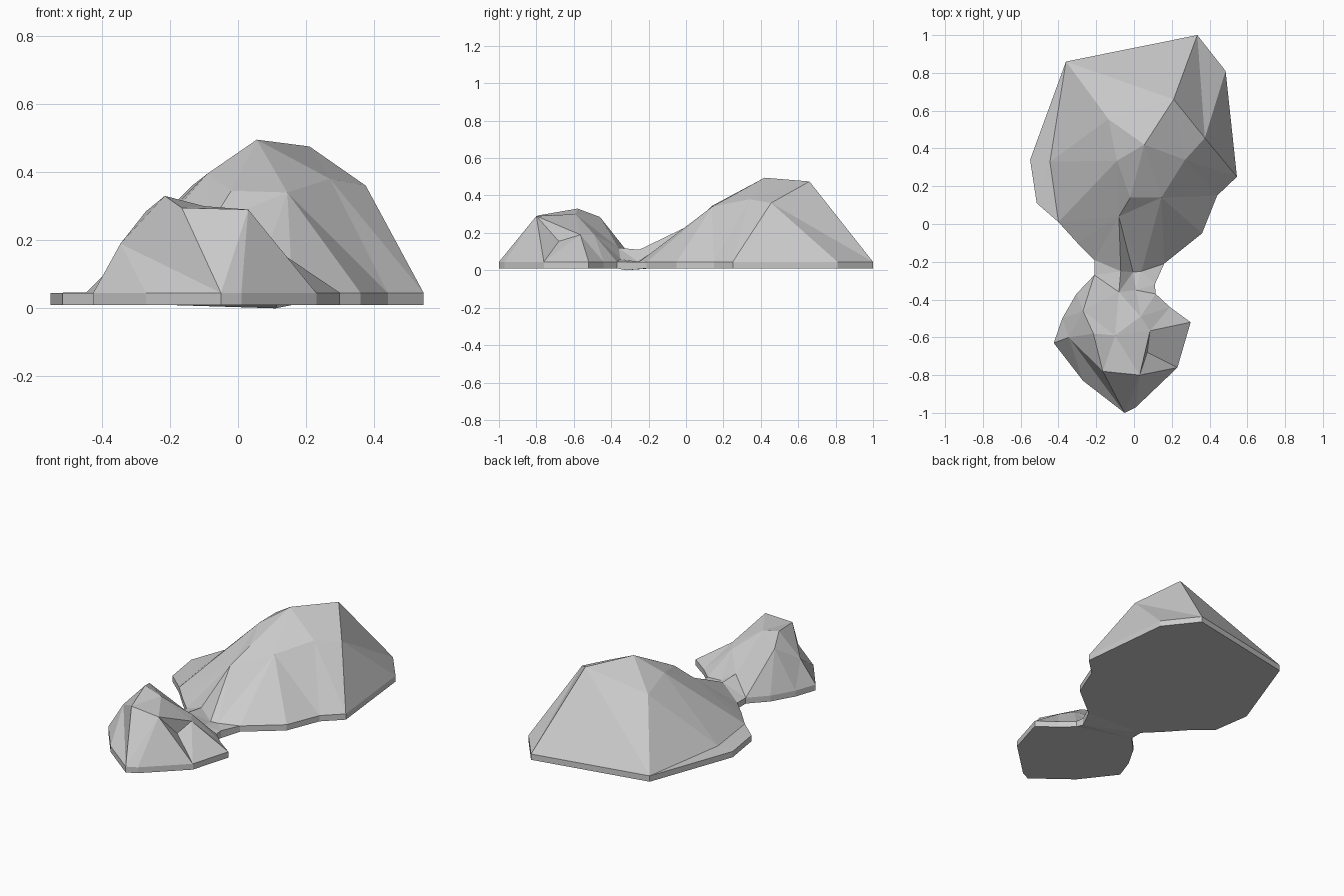
import bpy
from mathutils import Vector
from mathutils.geometry import delaunay_2d_cdt

if "Cube" in bpy.data.objects:
    bpy.data.objects.remove(bpy.data.objects["Cube"])

TOP, BOTTOM = 0.045, 0.01

# shoreline, clockwise seen from above
shore = [(-.36, .86), (.335, 1), (.485, .81), (.545, .25), (.44, .15), (.36, -.05),
         (.16, -.21), (.11, -.32), (.115, -.37), (.19, -.44), (.30, -.52), (.23, -.76),
         (.01, -.97), (-.05, -1), (-.27, -.83), (-.425, -.63), (-.38, -.50), (-.305, -.37),
         (-.21, -.27), (-.21, -.19), (-.30, -.10), (-.40, .01), (-.515, .11), (-.55, .34)]
shore.reverse()

# hill points (x, y, height)
big_hill = [(.21, .66, .475), (.055, .42, .495), (-.135, .555, .36), (-.09, .335, .395),
            (.375, .455, .36), (.27, .34, .38), (-.02, .14, .345), (.145, .14, .34),
            (-.08, .04, .25), (-.445, .33, .047)]
neck = [(-.07, -.25, .11), (-.005, -.255, .045), (.04, -.25, .045),
        (-.08, -.36, .12), (.01, -.35, .06)]
small_hill = [(-.165, -.78, .295), (.03, -.80, .29), (-.345, -.60, .19), (-.215, -.58, .33),
              (-.10, -.59, .30), (.085, -.565, .19), (.07, -.68, .155), (.035, -.49, .19),
              (-.27, -.46, .285)]
peaks = big_hill + neck + small_hill

# creases that the triangulation must keep
creases = [((.335, 1), (.375, .455)), ((.335, 1), (.21, .66)), ((-.36, .86), (-.135, .555)),
           ((-.36, .86), (-.445, .33)), ((.21, .66), (-.135, .555)), ((.21, .66), (.375, .455)),
           ((.485, .81), (.375, .455)), ((.545, .25), (.375, .455)),
           ((-.08, .04), (-.07, -.25)), ((-.08, .04), (-.005, -.255)),
           ((.145, .14), (.04, -.25)), ((-.02, .14), (-.08, .04)),
           ((-.345, -.60), (-.05, -1)), ((-.165, -.78), (-.05, -1)),
           ((.03, -.80), (.01, -.97)), ((.03, -.80), (.085, -.565)),
           ((.23, -.76), (.07, -.68)), ((-.07, -.25), (-.08, -.36))]


def triangulate(points, edges):
    """Fill the shoreline with triangles through all points."""
    flat = [Vector(p[:2]) for p in points]
    verts, _, faces, *_ = delaunay_2d_cdt(flat, edges, [list(range(len(shore)))], 1, 1e-5)
    return verts, [list(f) for f in faces]


def height_at(p, points):
    return min(points, key=lambda q: (q[0] - p[0]) ** 2 + (q[1] - p[1]) ** 2)[2]


n = len(shore)
rim = [(x, y, TOP) for x, y in shore]
land = rim + peaks
index = {p[:2]: i for i, p in enumerate(land)}
edges = [(index[a], index[b]) for a, b in creases]

# terrain surface
tv, tf = triangulate(land, edges)
verts = [(v.x, v.y, height_at(v, land)) for v in tv]
faces = tf

# flat underside, with one small dip below the neck
bv, bf = triangulate(rim, [])
start = len(verts)
verts += [(v.x, v.y, 0.0 if (v - Vector((.11, -.32))).length < .01 else BOTTOM) for v in bv]
faces += [[start + i for i in reversed(f)] for f in bf]


# thin vertical bank around the shore
def nearest(p, lo, hi):
    return min(range(lo, hi), key=lambda i: (verts[i][0] - p[0]) ** 2 + (verts[i][1] - p[1]) ** 2)


for i in range(n):
    a, b = shore[i], shore[(i + 1) % n]
    faces.append([nearest(b, 0, start), nearest(a, 0, start),
                  nearest(a, start, len(verts)), nearest(b, start, len(verts))][::-1])

mesh = bpy.data.meshes.new("twin_hill_terrain")
mesh.from_pydata(verts, [], faces)
mesh.update()
terrain = bpy.data.objects.new("twin_hill_terrain", mesh)
bpy.context.collection.objects.link(terrain)
